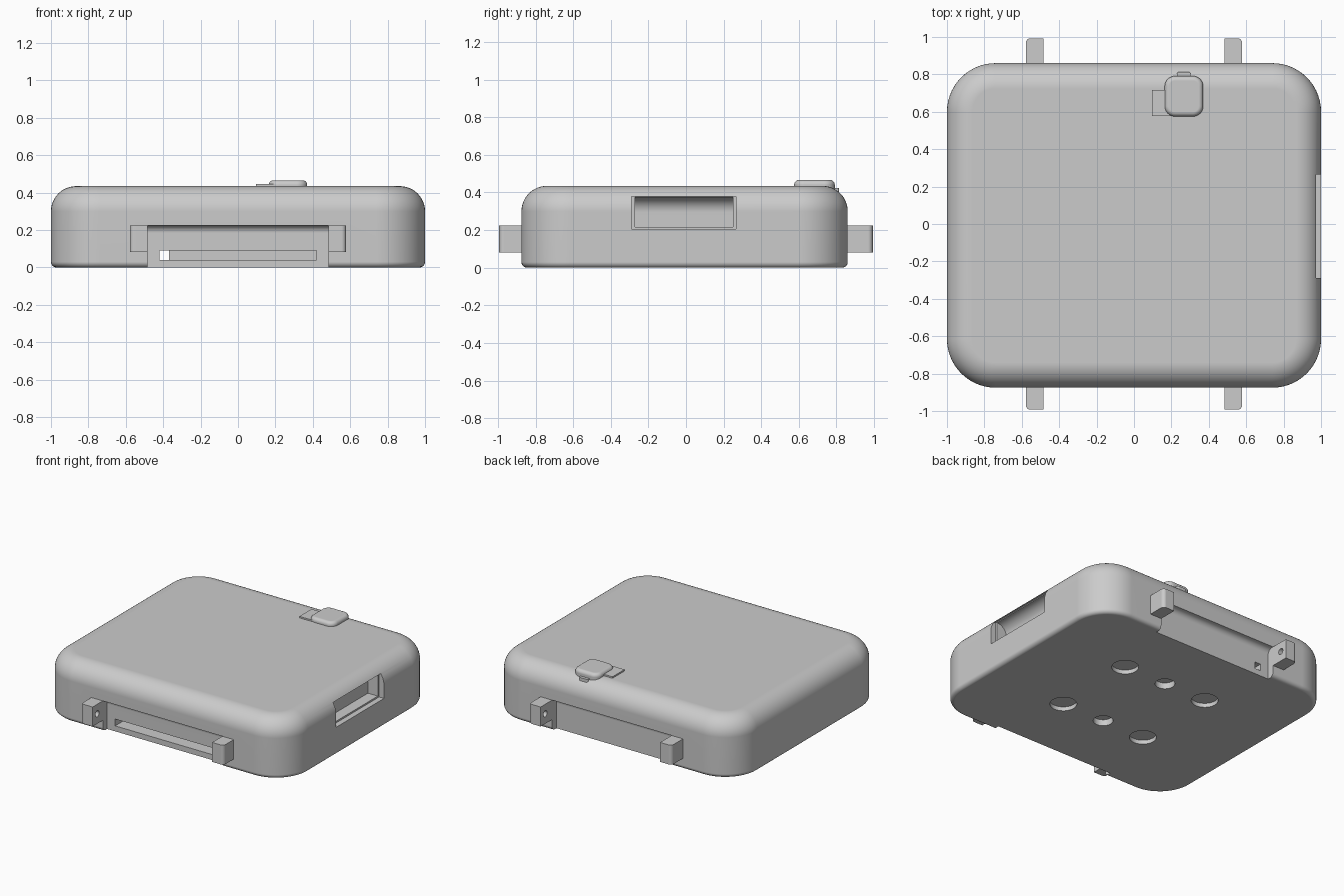
import bpy, bmesh, math
from mathutils import Vector

old = bpy.data.objects.get("Cube")
if old:
    bpy.data.objects.remove(old, do_unlink=True)

grey = bpy.data.materials.new("light grey")
grey.use_nodes = True
COLOUR = (0.6, 0.6, 0.6, 1)
grey.diffuse_color = COLOUR
grey.node_tree.nodes["Principled BSDF"].inputs["Base Color"].default_value = COLOUR


def make(name, bm):
    """Turn a bmesh into an object."""
    bmesh.ops.recalc_face_normals(bm, faces=bm.faces)
    mesh = bpy.data.meshes.new(name)
    bm.to_mesh(mesh)
    bm.free()
    mesh.materials.append(grey)
    ob = bpy.data.objects.new(name, mesh)
    bpy.context.collection.objects.link(ob)
    return ob


def box(name, lo, hi, pick=None, radius=0, segments=8):
    """Box between two corners; edges chosen by pick(midpoint, direction) are rounded."""
    lo, hi = Vector(lo), Vector(hi)
    mid, size = (lo + hi) / 2, hi - lo
    bm = bmesh.new()
    bmesh.ops.create_cube(bm, size=1)
    if pick:
        edges = []
        for e in bm.edges:
            a, b = (v.co.copy() for v in e.verts)
            if pick((a + b) / 2, b - a):
                edges.append(e)
        for v in bm.verts:
            v.co = mid + v.co * size
        bmesh.ops.bevel(bm, geom=edges, offset=radius, segments=segments,
                        profile=0.5, affect='EDGES', clamp_overlap=True)
    else:
        for v in bm.verts:
            v.co = mid + v.co * size
    return make(name, bm)


def cylinder(name, centre, radius, depth, axis='Z'):
    bm = bmesh.new()
    bmesh.ops.create_cone(bm, cap_ends=True, segments=40, radius1=radius,
                          radius2=radius, depth=depth)
    turn = Vector((0, 0, 1)).rotation_difference(
        Vector((1, 0, 0)) if axis == 'X' else Vector((0, 0, 1)))
    for v in bm.verts:
        v.co = turn @ v.co + Vector(centre)
    return make(name, bm)


def rounded_slab(name, centre, half, corner, profile, steps=14):
    """Loft a rounded rectangle through (inset, height) pairs."""
    bm = bmesh.new()
    rings = []
    for inset, z in profile:
        ring = []
        for i, (sx, sy) in enumerate(((1, 1), (-1, 1), (-1, -1), (1, -1))):
            for k in range(steps + 1):
                a = math.pi / 2 * (i + k / steps)
                r = corner - inset
                ring.append(bm.verts.new((
                    centre[0] + sx * (half[0] - corner) + r * math.cos(a),
                    centre[1] + sy * (half[1] - corner) + r * math.sin(a), z)))
        rings.append(ring)
    for low, high in zip(rings, rings[1:]):
        for i in range(len(low)):
            j = (i + 1) % len(low)
            bm.faces.new((low[i], low[j], high[j], high[i]))
    bm.faces.new(rings[0])
    bm.faces.new(rings[-1])
    return make(name, bm)


def fillet(radius, z, top, n):
    """Quarter-round profile, bottom or top edge at height z."""
    out = []
    for k in range(n + 1):
        a = math.pi / 2 * k / n
        if top:
            out.append((radius * (1 - math.cos(a)), z - radius * (1 - math.sin(a))))
        else:
            out.append((radius * (1 - math.sin(a)), z + radius * (1 - math.cos(a))))
    return out


def cut(ob, cutters):
    bpy.context.view_layer.objects.active = ob
    for c in cutters:
        mod = ob.modifiers.new("cut", 'BOOLEAN')
        mod.operation, mod.solver, mod.object = 'DIFFERENCE', 'EXACT', c
        bpy.ops.object.modifier_apply(modifier=mod.name)
        bpy.data.objects.remove(c, do_unlink=True)


def smooth(ob):
    bpy.ops.object.select_all(action='DESELECT')
    ob.select_set(True)
    bpy.context.view_layer.objects.active = ob
    bpy.ops.object.shade_smooth_by_angle(angle=math.radians(32))
    mod = ob.modifiers.new("weighted normals", 'WEIGHTED_NORMAL')
    mod.keep_sharp = True


# Main case
FRONT, BACK, TOP = -0.875, 0.86, 0.435
case = rounded_slab("case", (0, (FRONT + BACK) / 2), (1, (BACK - FRONT) / 2), 0.26,
                    fillet(0.03, 0, False, 5) + fillet(0.135, TOP, True, 12))
cutters = []

# Strap recesses, rounded along the inner top edge
for side, face in ((-1, FRONT), (1, BACK)):
    inner, outer = face - side * 0.05, face + side * 0.2
    cutters.append(box("recess_cutter", (-0.485, min(inner, outer), -0.1),
                       (0.485, max(inner, outer), 0.225),
                       lambda m, d, s=side: abs(d.x) > 0.5 and m.y * s < 0 and m.z > 0, 0.04))

# Card slot at the front and the narrow passage to the back
cutters.append(box("slot_cutter", (-0.42, -1, 0.04), (0.42, -0.68, 0.09)))
cutters.append(box("passage_cutter", (-0.42, -1.1, 0.04), (-0.37, 1.1, 0.09)))

# Side window with a stepped frame and a curved ceiling
cutters.append(box("frame_cutter", (0.96, -0.29, 0.205), (1.2, 0.265, 0.38)))
cutters.append(box("window_cutter", (0.88, -0.272, 0.217), (1.1, 0.25, 0.375),
                   lambda m, d: abs(d.y) > 0.5 and m.x < 0 and m.z > 0, 0.08))

# Round wells underneath
for y in (-0.32, 0.32):
    for x, r, depth in ((-0.345, 0.09, 0.03), (0, 0.066, 0.045), (0.345, 0.09, 0.03)):
        cutters.append(cylinder("well_cutter", (x, y, 0), r, depth * 2))
cut(case, cutters)
smooth(case)

# Strap lugs with pin holes on their inner faces
for side, where in ((-1, "front"), (1, "back")):
    for sx, hand in ((-1, "right"), (1, "left")):
        xs, ys = sorted((sx * 0.485, sx * 0.578)), sorted((side * 0.82, side * 0.993))
        lug = box(f"{where}_{hand}_lug", (xs[0], ys[0], 0.082), (xs[1], ys[1], 0.225),
                  lambda m, d: abs(d.z) > 0.5 and m.y * side > 0 and m.x * sx > 0, 0.025)
        cut(lug, [cylinder("pin_cutter", (sx * 0.485, side * 0.94, 0.155), 0.022, 0.1, 'X')])
        smooth(lug)

# Button on top with its tab and rear nub
smooth(rounded_slab("button", (0.267, 0.683), (0.103, 0.108), 0.055,
                    [(0, 0.39)] + fillet(0.025, 0.466, True, 6), 8))
box("button_tab", (0.095, 0.577, 0.42), (0.2, 0.717, 0.446))
smooth(box("button_nub", (0.23, 0.77, 0.385), (0.302, 0.813, 0.425),
           lambda m, d: abs(d.z) > 0.5 and m.y > 0, 0.012, 4))
